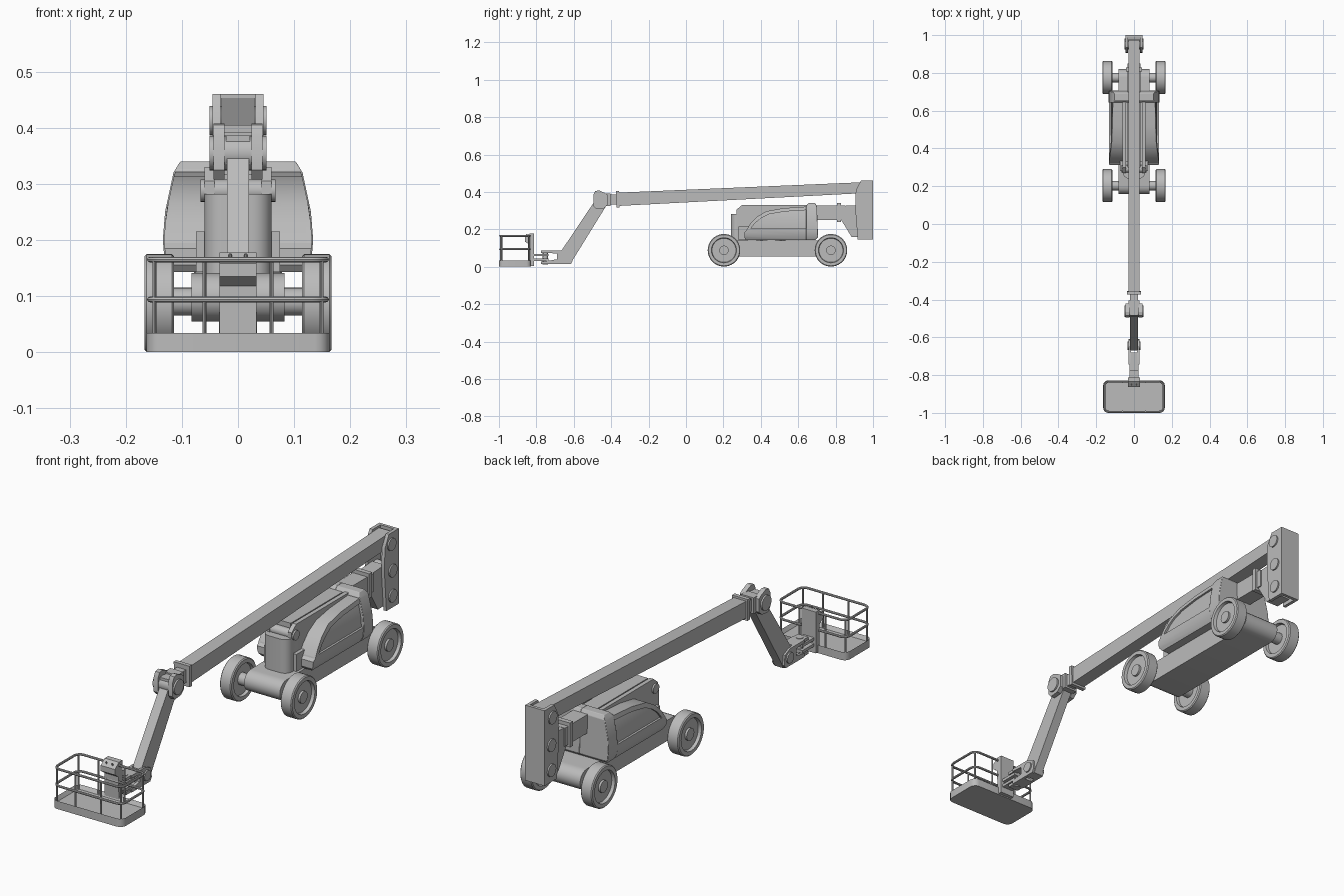
import bpy, bmesh, math
from mathutils import Vector, Matrix

if "Cube" in bpy.data.objects:
    bpy.data.objects.remove(bpy.data.objects["Cube"])

grey = bpy.data.materials.new("machine_grey")
grey.diffuse_color = (0.5, 0.5, 0.5, 1)
grey.use_nodes = True
grey.node_tree.nodes["Principled BSDF"].inputs["Base Color"].default_value = grey.diffuse_color


def finish(name, bm):
    bmesh.ops.recalc_face_normals(bm, faces=bm.faces)
    me = bpy.data.meshes.new(name)
    bm.to_mesh(me)
    bm.free()
    ob = bpy.data.objects.new(name, me)
    bpy.context.collection.objects.link(ob)
    me.materials.append(grey)
    return ob


def bevel(ob, width, segments=2):
    m = ob.modifiers.new("bevel", 'BEVEL')
    m.width, m.segments, m.limit_method = width, segments, 'ANGLE'
    return ob


def prism_bm(pts, x0, x1):
    """Side outline (y, z) extruded across x."""
    bm = bmesh.new()
    f = bm.faces.new([bm.verts.new((x0, y, z)) for y, z in pts])
    r = bmesh.ops.extrude_face_region(bm, geom=[f])
    for v in r['geom']:
        if isinstance(v, bmesh.types.BMVert):
            v.co.x = x1
    return bm


def prism(name, pts, x0, x1):
    return finish(name, prism_bm(pts, x0, x1))


def box(name, x, y, z):
    return prism(name, [(y[0], z[0]), (y[1], z[0]), (y[1], z[1]), (y[0], z[1])], *x)


def cyl(name, a, b, r, n=24):
    a, b = Vector(a), Vector(b)
    bm = bmesh.new()
    rot = (b - a).to_track_quat('Z', 'Y').to_matrix().to_4x4()
    bmesh.ops.create_cone(bm, cap_ends=True, segments=n, radius1=r, radius2=r, depth=(b - a).length,
                          matrix=Matrix.Translation((a + b) / 2) @ rot)
    return finish(name, bm)


def bolt(name, y, z, r, x):
    cyl(name, (-x, y, z), (x, y, z), r)


def both(fn):
    for side, s in (("left", -1), ("right", 1)):
        fn(side, s)


# ---- wheels, axles and chassis
TYRE = [(0.0, .163), (.025, .163), (.025, .154), (.064, .154), (.067, .167), (.083, .167), (.087, .163),
        (.087, .118), (.083, .114), (.067, .114), (.064, .126), (0.0, .126)]
for end, wy in (("front", .203), ("rear", .775)):
    def wheel(side, s):
        bm = bmesh.new()
        vs = [bm.verts.new((s * x, wy, .088 + r)) for r, x in TYRE]
        es = [bm.edges.new(p) for p in zip(vs, vs[1:])]
        bmesh.ops.spin(bm, geom=vs + es, cent=(0, wy, .088), axis=(1, 0, 0), angle=math.tau, steps=40)
        bmesh.ops.remove_doubles(bm, verts=bm.verts, dist=1e-5)
        finish(f"{end}_{side}_wheel", bm)
    both(wheel)
    bolt(f"{end}_axle", wy, .09, .025, .13)

outline = []
for cy, a0 in ((.775, -90), (.203, 90)):
    outline += [(cy + .045 * math.cos(math.radians(a0 + i * 18)), .098 + .043 * math.sin(math.radians(a0 + i * 18)))
                for i in range(11)]
prism("chassis", outline, -.083, .083)
cyl("turntable", (0, .455, .12), (0, .455, .15), .078, 32)

# ---- rotating body: hoods that lean inward with height
WIDTH = [(.13, .112), (.145, .118), (.165, .129), (.2, .132), (.25, .128), (.32, .113), (.345, .098)]


def width_at(z):
    for (z0, w0), (z1, w1) in zip(WIDTH, WIDTH[1:]):
        if z <= z1:
            return w0 + (w1 - w0) * (z - z0) / (z1 - z0)
    return WIDTH[-1][1]


def leaning(name, pts, s, inner, inset):
    bm = prism_bm(pts, s * inner, s)
    for zc, _ in WIDTH[1:-1]:
        bmesh.ops.bisect_plane(bm, geom=bm.verts[:] + bm.edges[:] + bm.faces[:],
                               plane_co=(0, 0, zc), plane_no=(0, 0, 1))
    for v in bm.verts:
        if abs(v.co.x) > .9:
            v.co.x = s * (width_at(v.co.z) - inset)
    return finish(name, bm)


ARCH = [(.312, .165), (.325, .2), (.345, .232), (.38, .268), (.43, .297), (.52, .313), (.65, .322)]
INNER = [(.34, .19), (.352, .212), (.372, .236), (.402, .26), (.445, .281), (.525, .295), (.65, .303)]


def hood(side, s):
    leaning(f"{side}_hood", [(.65, .16)] + ARCH, s, .05, .009)
    leaning(f"{side}_hood_skirt", [(.322, .143), (.65, .143), (.65, .205), (.335, .205), (.312, .185), (.312, .155)],
            s, .05, 0)
    bm = bmesh.new()
    rows = []
    for o, i in zip(ARCH, INNER):
        rows.append([bm.verts.new((s * x, y, z)) for (y, z), x in
                     ((o, .06), (o, width_at(o[1])), (i, width_at(i[1])), (i, .06))])
    for a, b in zip(rows, rows[1:]):
        for k in range(4):
            bm.faces.new((a[k], a[(k + 1) % 4], b[(k + 1) % 4], b[k]))
    bm.faces.new(rows[0])
    bm.faces.new(rows[-1])
    finish(f"{side}_hood_rim", bm)
    bevel(leaning(f"{side}_rear_frame", [(.642, .143), (.69, .143), (.706, .158), (.700, .325), (.69, .340),
                                         (.655, .340), (.642, .325)], s, 0, -.002), .004)
    # upright plates beside the lower arm
    x = sorted((s * .042, s * .06))
    prism(f"{side}_arm_plate", [(.27, .15), (.66, .15), (.66, .33), (.3, .33), (.27, .305)], *x)


both(hood)
box("body_deck", (-.075, .075), (.28, .69), (.143, .215))
bolt("arm_pivot", .292, .288, .02, .067)

# rounded column at the front of the body
bm = bmesh.new()
R = .035
ring = [(-.06, .33), (.06, .33)]
for cx, a0 in ((.06 - R, 0), (-.06 + R, -90)):
    ring += [(cx + R * math.cos(math.radians(a0 - 15 * i)), .24 + R - R * math.sin(math.radians(15 * i - a0)))
             for i in range(7)]
f = bm.faces.new([bm.verts.new((x, y, .14)) for x, y in ring])
up = bmesh.ops.extrude_face_region(bm, geom=[f])
bmesh.ops.translate(bm, vec=(0, 0, .142), verts=[v for v in up['geom'] if isinstance(v, bmesh.types.BMVert)])
finish("front_column", bm)

# ---- lower arm and rear upright
box("lower_arm", (-.034, .034), (.3, .85), (.25, .327))
box("lower_arm_collar", (-.042, .042), (.808, .828), (.24, .342))
prism("rear_link", [(.83, .25), (.83, .325), (.93, .33), (.96, .3), (.96, .16), (.885, .16)], -.029, .029)
UPRIGHT = [(.918, .145), (1, .145), (1, .46), (.935, .46), (.908, .41), (.905, .31)]
both(lambda side, s: prism(f"{side}_upright_plate", UPRIGHT, *sorted((s * .031, s * .045))))
box("upright_back", (-.045, .045), (.987, 1), (.145, .46))
for i, (by, bz) in enumerate(((.957, .195), (.957, .3), (.95, .413))):
    bolt(f"upright_bolt_{i + 1}", by, bz, .026, .051)

# ---- main boom and its extension
prism("main_boom", [(-.365, .325), (-.365, .396), (.975, .453), (.975, .395)], -.029, .029)
prism("boom_collar", [(-.372, .316), (-.355, .316), (-.357, .405), (-.374, .405)], -.036, .036)
box("boom_extension", (-.021, .021), (-.485, -.36), (.333, .386))
KNUCKLE = [(-.495, .385), (-.485, .405), (-.465, .408), (-.435, .395), (-.42, .385), (-.42, .33),
           (-.44, .312), (-.48, .308), (-.495, .325)]
both(lambda side, s: prism(f"{side}_knuckle_plate", KNUCKLE, *sorted((s * .024, s * .044))))
box("knuckle_block", (-.03, .03), (-.445, -.405), (.325, .392))
bolt("knuckle_pin", -.462, .355, .031, .051)

# ---- jib and basket mount
prism("jib", [(-.492, .345), (-.43, .345), (-.43, .32), (-.603, .04), (-.615, .015), (-.66, .015), (-.67, .08)],
      -.02, .02)
LUG = [(-.61, .03), (-.62, .015), (-.745, .015), (-.745, .03), (-.69, .04), (-.69, .07), (-.745, .075),
       (-.745, .086), (-.65, .086), (-.615, .07)]
both(lambda side, s: prism(f"{side}_jib_lug", LUG, *sorted((s * .016, s * .028))))
bolt("jib_pin", -.645, .05, .022, .034)
for nm, z in (("lower", (.015, .027)), ("upper", (.074, .086))):
    box(f"{nm}_mount_fork", (-.024, .024), (-.775, -.68), z)
cyl("mount_pin", (0, -.752, .012), (0, -.752, .088), .014)
for nm, z in (("lower", (.032, .044)), ("upper", (.057, .069))):
    box(f"{nm}_mount_bar", (-.025, .025), (-.835, -.735), z)


# ---- basket
def rounded(hx, y0, y1, r, n=4):
    pts = []
    for cx, cy, a0 in ((hx - r, y1 - r, 0), (-hx + r, y1 - r, 90), (-hx + r, y0 + r, 180), (hx - r, y0 + r, 270)):
        pts += [(cx + r * math.cos(math.radians(a0 + 90 * i / n)), cy + r * math.sin(math.radians(a0 + 90 * i / n)))
                for i in range(n + 1)]
    return pts


bm = bmesh.new()
base = bm.faces.new([bm.verts.new((x, y, 0)) for x, y in rounded(.163, -1, -.828, .026)])
r = bmesh.ops.extrude_face_region(bm, geom=[base])
bmesh.ops.translate(bm, vec=(0, 0, .034), verts=[v for v in r['geom'] if isinstance(v, bmesh.types.BMVert)])
top = [f for f in r['geom'] if isinstance(f, bmesh.types.BMFace)]
bmesh.ops.inset_region(bm, faces=top, thickness=.01)
bmesh.ops.translate(bm, vec=(0, 0, -.016), verts=top[0].verts[:])
finish("basket_floor", bm)

for nm, z in (("middle", .094), ("top", .165)):
    path = rounded(.157, -.994, -.834, .026)
    cu = bpy.data.curves.new("rail", 'CURVE')
    cu.dimensions, cu.bevel_depth, cu.bevel_resolution = '3D', .005, 2
    sp = cu.splines.new('POLY')
    sp.points.add(len(path) - 1)
    for p, (x, y) in zip(sp.points, path):
        p.co = (x, y, z, 1)
    sp.use_cyclic_u = True
    tmp = bpy.data.objects.new("rail_path", cu)
    bpy.context.collection.objects.link(tmp)
    bpy.context.view_layer.update()
    me = bpy.data.meshes.new_from_object(tmp.evaluated_get(bpy.context.evaluated_depsgraph_get()))
    bpy.data.objects.remove(tmp)
    me.materials.clear()
    me.materials.append(grey)
    bpy.context.collection.objects.link(bpy.data.objects.new(f"{nm}_rail", me))
for i, x in enumerate((-.149, -.06, .06, .149)):
    for nm, y in (("front", -.991 if abs(x) < .1 else -.986), ("back", -.837 if abs(x) < .1 else -.842)):
        cyl(f"{nm}_rail_post_{i + 1}", (x, y, .02), (x, y, .165), .0038, 10)
# control console with a sloping face and two levers
prism("control_console", [(-.835, .005), (-.812, .005), (-.812, .178), (-.835, .178), (-.862, .158), (-.862, .135),
                          (-.838, .118)], -.033, .033)
for i, x in enumerate((-.014, .014)):
    cyl(f"control_lever_{i + 1}", (x, -.849, .164), (x, -.852, .175), .003, 8)

bpy.ops.object.select_all(action='SELECT')
bpy.context.view_layer.objects.active = bpy.context.selected_objects[0]
bpy.ops.object.shade_smooth_by_angle(angle=math.radians(30))
